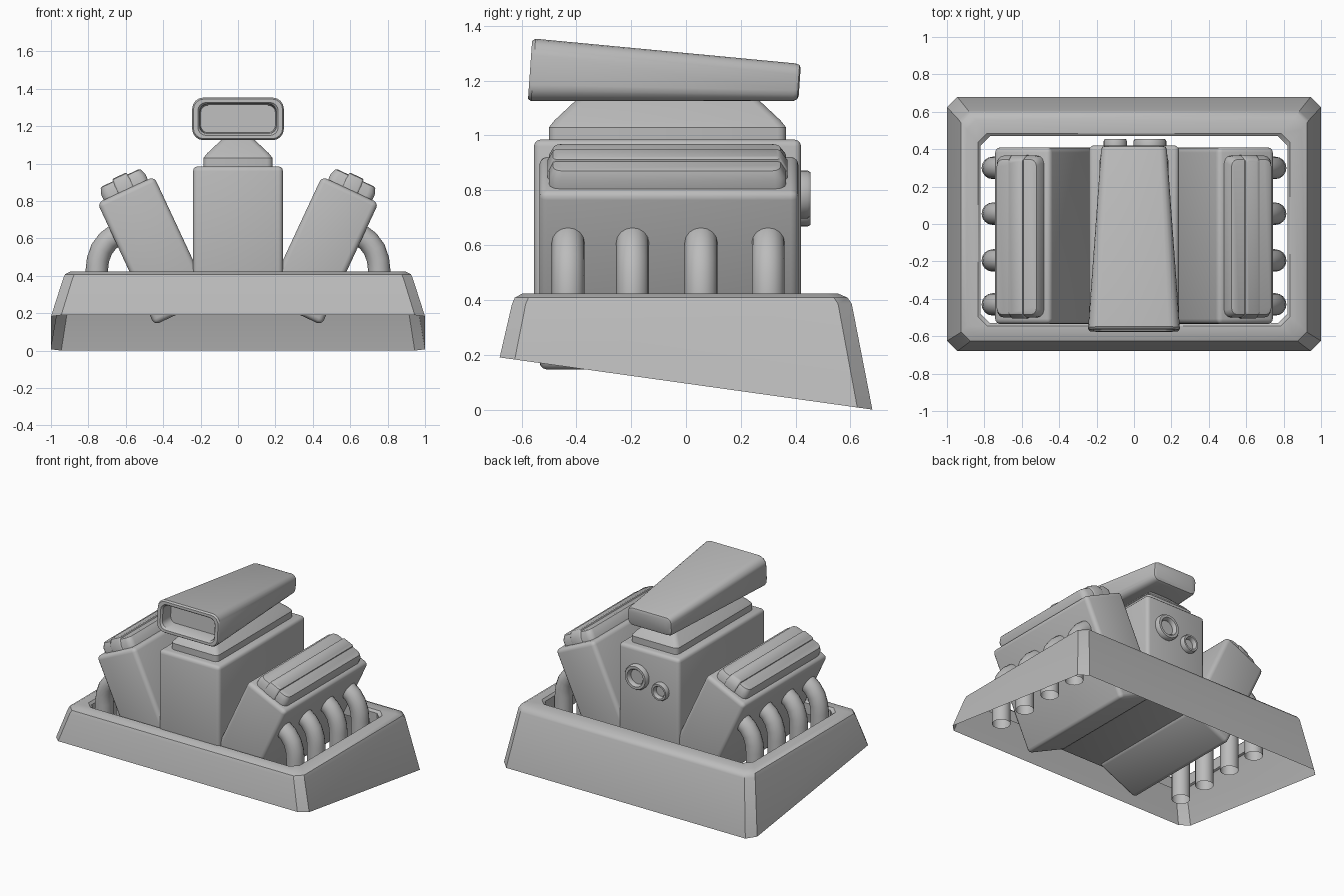
import bpy, bmesh
from math import sin, cos, pi, radians
from mathutils import Matrix, Vector

cube = bpy.data.objects.get("Cube")
if cube:
    bpy.data.objects.remove(cube, do_unlink=True)

GREY = (0.5, 0.5, 0.5, 1)
metal = bpy.data.materials.new("plain grey")
metal.use_nodes = True
metal.diffuse_color = GREY
metal.node_tree.nodes["Principled BSDF"].inputs["Base Color"].default_value = GREY


def finish(name, bm, matrix=Matrix()):
    """Turn a bmesh into a shaded object with the shared material."""
    bmesh.ops.transform(bm, matrix=matrix, verts=bm.verts)
    bmesh.ops.recalc_face_normals(bm, faces=bm.faces)
    mesh = bpy.data.meshes.new(name)
    bm.to_mesh(mesh)
    bm.free()
    mesh.materials.append(metal)
    obj = bpy.data.objects.new(name, mesh)
    bpy.context.collection.objects.link(obj)
    bpy.ops.object.select_all(action='DESELECT')
    obj.select_set(True)
    bpy.context.view_layer.objects.active = obj
    bpy.ops.object.shade_smooth_by_angle(angle=radians(35))
    return obj


def rounded(u0, u1, v0, v1, r, seg=3):
    """Outline of a rectangle with rounded corners (seg=1 is a chamfer)."""
    corners = ((u1 - r, v1 - r), (u0 + r, v1 - r), (u0 + r, v0 + r), (u1 - r, v0 + r))
    return [(cu + r * cos((k + i / seg) * pi / 2), cv + r * sin((k + i / seg) * pi / 2))
            for k, (cu, cv) in enumerate(corners) for i in range(seg + 1)]


def loft(name, rings, start=True, end=True, matrix=Matrix()):
    """Skin a list of equal-length point rings."""
    bm = bmesh.new()
    loops = [[bm.verts.new(p) for p in ring] for ring in rings]
    n = len(loops[0])
    for a, b in zip(loops, loops[1:]):
        for i in range(n):
            j = (i + 1) % n
            bm.faces.new((a[i], a[j], b[j], b[i]))
    if start:
        bm.faces.new(loops[0])
    if end:
        bm.faces.new(loops[-1])
    return finish(name, bm, matrix)


def box(name, x, y, z, bevel, matrix=Matrix()):
    bm = bmesh.new()
    bmesh.ops.create_cube(bm, size=1)
    for v in bm.verts:
        v.co = [lo + (c + 0.5) * (hi - lo) for c, (lo, hi) in zip(v.co, (x, y, z))]
    bmesh.ops.bevel(bm, geom=bm.edges[:], offset=bevel, segments=3, profile=0.5, affect='EDGES')
    return finish(name, bm, matrix)


def flat_ring(hw, y0, y1, z, r, seg=3):
    return [(u, v, z) for u, v in rounded(-hw, hw, y0, y1, r, seg)]


# Sloping surround with an open underside and a short inner lip
def slope(y):
    return 0.095 - 0.14 * y


surround = [
    [(x, y, slope(y)) for x, y, _ in flat_ring(1.0, -0.68, 0.68, 0, 0.055, 1)],
    flat_ring(0.935, -0.635, 0.605, 0.385, 0.05, 1),
    flat_ring(0.925, -0.625, 0.59, 0.408, 0.05, 1),
    flat_ring(0.895, -0.598, 0.555, 0.423, 0.05, 1),
    flat_ring(0.835, -0.545, 0.485, 0.423, 0.05, 1),
    flat_ring(0.82, -0.53, 0.47, 0.408, 0.05, 1),
    flat_ring(0.82, -0.53, 0.47, 0.33, 0.05, 1),
]
loft("surround", surround, False, False)

# Centre block and the stepped adapter above it
box("centre_block", (-0.24, 0.24), (-0.555, 0.42), (0.28, 0.985), 0.025)
loft("intake_adapter", [
    flat_ring(0.185, -0.5, 0.365, 0.97, 0.03),
    flat_ring(0.185, -0.5, 0.365, 1.03, 0.03),
    flat_ring(0.165, -0.48, 0.345, 1.055, 0.03),
    flat_ring(0.085, -0.4, 0.265, 1.13, 0.03),
    flat_ring(0.085, -0.4, 0.265, 1.16, 0.03)])


# Tapered air scoop with a recessed mouth
def scoop_ring(y, hw, z0, z1, r):
    return [(u, y + 0.07 * (v - 1.125), v) for u, v in rounded(-hw, hw, z0, z1, r, 4)]


loft("air_scoop", [
    scoop_ring(0.41, 0.16, 1.145, 1.245, 0.03),
    scoop_ring(0.405, 0.17, 1.132, 1.257, 0.035),
    scoop_ring(0.39, 0.176, 1.125, 1.263, 0.04),
    scoop_ring(-0.565, 0.245, 1.125, 1.353, 0.06),
    scoop_ring(-0.577, 0.238, 1.133, 1.345, 0.055),
    scoop_ring(-0.577, 0.215, 1.15, 1.327, 0.045),
    scoop_ring(-0.565, 0.205, 1.16, 1.318, 0.04),
    scoop_ring(-0.48, 0.2, 1.165, 1.312, 0.04)])

# Cylinder banks, covers and exhaust pipes on both sides
for side, s in (("left", 1), ("right", -1)):
    tilt = Matrix.Translation((s * 0.6, 0, 0.86)) @ Matrix.Rotation(s * radians(25), 4, 'Y')
    box(side + "_bank", (-0.167, 0.167), (-0.535, 0.41), (-0.72, 0), 0.028, tilt)
    loft(side + "_cover", [
        flat_ring(0.13, -0.5, 0.365, -0.02, 0.04),
        flat_ring(0.13, -0.5, 0.365, 0.035, 0.04),
        flat_ring(0.117, -0.485, 0.345, 0.066, 0.035),
        flat_ring(0.105, -0.475, 0.335, 0.07, 0.03)], matrix=tilt)
    loft(side + "_cover_rib", [
        flat_ring(0.046, -0.505, 0.37, -0.01, 0.012),
        flat_ring(0.046, -0.505, 0.37, 0.04, 0.012),
        flat_ring(0.042, -0.485, 0.345, 0.078, 0.012),
        flat_ring(0.034, -0.475, 0.335, 0.083, 0.012)], matrix=tilt)

    # Pipe path in the x-z plane: straight out, quarter bend, straight down
    path = [(0.59, 0.645), (0.655, 0.617), (0.697, 0.585), (0.73, 0.54),
            (0.749, 0.485), (0.755, 0.43), (0.755, 0.2)]
    for number, y in enumerate((-0.43, -0.195, 0.055, 0.3), 1):
        rings = []
        for i, (px, pz) in enumerate(path):
            a, b = path[max(i - 1, 0)], path[min(i + 1, len(path) - 1)]
            along = Vector((b[0] - a[0], 0, b[1] - a[1])).normalized()
            across = Vector((-along.z, 0, along.x))
            rings.append([Vector((px, y, pz)) + 0.06 * (
                across * cos(k * pi / 8) + Vector((0, sin(k * pi / 8), 0))) for k in range(16)])
        loft(f"{side}_exhaust_pipe_{number}", rings, False, False, Matrix.Diagonal((s, 1, 1, 1)))

# Ringed pulleys on the back of the centre block
for name, x, z, r in (("large_pulley", 0.085, 0.785, 0.088), ("small_pulley", -0.1, 0.73, 0.062)):
    profile = ((1, 0.41), (1, 0.443), (0.92, 0.454), (0.72, 0.454), (0.62, 0.443), (0.6, 0.424))
    loft(name, [[(x + r * f * cos(k * pi / 12), y, z + r * f * sin(k * pi / 12))
                 for k in range(24)] for f, y in profile])
